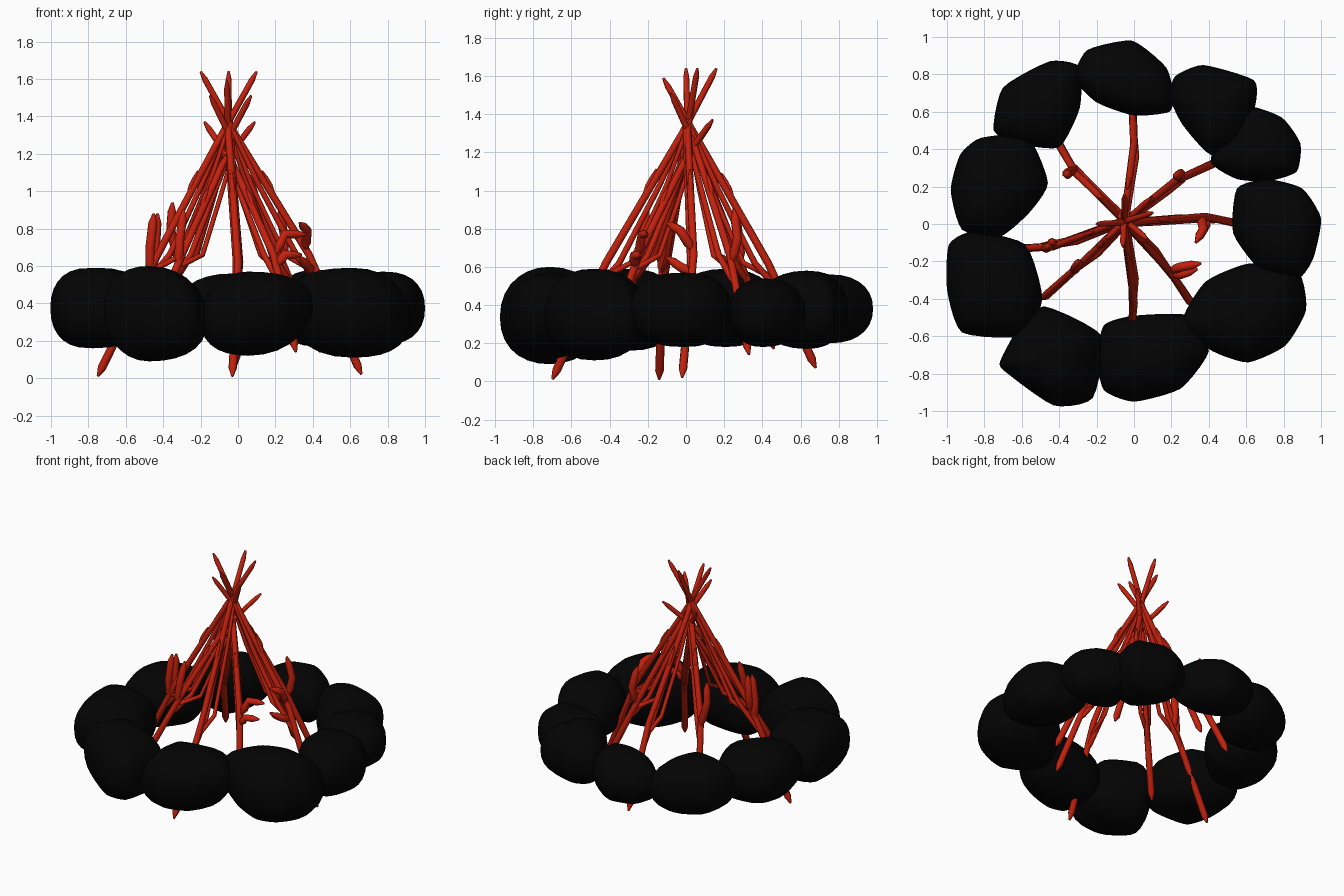
import bpy, bmesh, math
from mathutils import Vector

if "Cube" in bpy.data.objects:
    bpy.data.objects.remove(bpy.data.objects["Cube"])


def material(name, color):
    m = bpy.data.materials.new(name)
    m.diffuse_color = color
    m.use_nodes = True
    m.node_tree.nodes["Principled BSDF"].inputs["Base Color"].default_value = m.diffuse_color
    return m


RED = material("red_wood", (0.55, 0.015, 0.004, 1))
BLACK = material("black_stone", (0.001, 0.001, 0.001, 1))


def spline(pts, steps, k=0.3):
    """Closed smooth loop through the corner points."""
    out, n = [], len(pts)
    p = [Vector(q) for q in pts]
    for i in range(n):
        a, b, c, d = p[i - 1], p[i], p[(i + 1) % n], p[(i + 2) % n]
        for j in range(steps):
            t = j / steps
            out.append(b + (c - a) * t * k * (1 - t) ** 2
                       + (c - b) * (3 * t * t - 2 * t ** 3)
                       - (d - b) * k * t * t * (1 - t))
    return out


def stone(name, z0, z1, corners, p=0.9, tilt=(0, 0)):
    """Boulder: a plan outline swept over a rounded vertical section."""
    loop = spline(corners, 5)
    c = sum(loop, Vector((0, 0))) / len(loop)
    bm = bmesh.new()
    mid, h, levels = (z0 + z1) / 2, (z1 - z0) / 2, 14
    lean = Vector(tilt)
    rings = []
    for j in range(1, levels):
        a = math.pi * (j / levels - 0.5)
        r = math.cos(a) ** p
        z = mid + h * math.copysign(abs(math.sin(a)) ** 0.9, a)
        rings.append([bm.verts.new((*(c + (q - c) * r),
                                    z + lean.dot(q - c) * r * abs(math.cos(a)))) for q in loop])
    n = len(loop)
    for lo, hi in zip(rings, rings[1:]):
        for i in range(n):
            bm.faces.new((lo[i], lo[(i + 1) % n], hi[(i + 1) % n], hi[i]))
    for ring, z in ((rings[0], z0), (rings[-1], z1)):
        tip = bm.verts.new((c.x, c.y, z))
        for i in range(n):
            bm.faces.new((ring[i], ring[(i + 1) % n], tip))
    bmesh.ops.recalc_face_normals(bm, faces=bm.faces)
    me = bpy.data.meshes.new(name)
    bm.to_mesh(me)
    bm.free()
    me.shade_smooth()
    me.materials.append(BLACK)
    bpy.context.collection.objects.link(bpy.data.objects.new(name, me))


def rod(name, pts, r, taper=0.55):
    """Tapered stick with pointed ends."""
    pts = [Vector(p) for p in pts]
    first = pts[0].lerp(pts[1], min(0.5, 0.05 / (pts[1] - pts[0]).length))
    last = pts[-1].lerp(pts[-2], min(0.5, 0.05 / (pts[-1] - pts[-2]).length))
    path = [pts[0], first] + pts[1:-1] + [last, pts[-1]]
    cu = bpy.data.curves.new(name, 'CURVE')
    cu.dimensions = '3D'
    cu.bevel_depth = r
    cu.bevel_resolution = 2
    cu.use_fill_caps = True
    s = cu.splines.new('POLY')
    s.points.add(len(path) - 1)
    for i, q in enumerate(path):
        s.points[i].co = (*q, 1)
        end = i in (0, len(path) - 1)
        s.points[i].radius = 0.25 if end else 1 - taper * i / len(path)
    ob = bpy.data.objects.new(name, cu)
    bpy.context.collection.objects.link(ob)
    cu.materials.append(RED)
    bpy.ops.object.select_all(action='DESELECT')
    ob.select_set(True)
    bpy.context.view_layer.objects.active = ob
    bpy.ops.object.convert(target='MESH')
    bpy.ops.object.shade_smooth_by_angle(angle=math.radians(50))


# ring of boulders: bottom, top, plan outline
stone("stone_back", 0.20, 0.56, [(-.01, .98), (-.25, .93), (-.32, .78), (-.20, .65), (.0, .58), (.19, .60), (.21, .70), (.17, .84)])
stone("stone_back_right", 0.17, 0.58, [(.19, .68), (.26, .53), (.41, .37), (.58, .43), (.65, .64), (.64, .77), (.37, .85), (.22, .79)])
stone("stone_right_rear", 0.18, 0.54, [(.41, .33), (.55, .24), (.72, .23), (.87, .28), (.89, .43), (.79, .57), (.60, .63), (.47, .50)])
stone("stone_right", 0.18, 0.57, [(.55, .19), (.53, -.05), (.68, -.25), (.88, -.29), (.96, -.18), (1.0, .03), (.90, .19), (.71, .24)], 0.8)
stone("stone_front_right", 0.11, 0.59, [(.25, -.54), (.42, -.68), (.61, -.74), (.81, -.65), (.92, -.46), (.88, -.26), (.62, -.21), (.38, -.31)], 0.88, (-.1, 0))
stone("stone_front", 0.12, 0.57, [(-.20, -.72), (-.16, -.89), (.0, -.95), (.25, -.88), (.40, -.68), (.30, -.49), (.0, -.49), (-.16, -.54)], 0.95, (.12, 0))
stone("stone_front_left", 0.09, 0.60, [(-.71, -.72), (-.70, -.78), (-.43, -.97), (-.22, -.93), (-.17, -.60), (-.48, -.44), (-.62, -.56)], 0.95, (-.1, 0))
stone("stone_left_front", 0.16, 0.59, [(-1.0, -.35), (-.92, -.58), (-.60, -.60), (-.49, -.40), (-.58, -.11), (-.86, -.04), (-.99, -.11)], 0.75)
stone("stone_left", 0.18, 0.59, [(-.98, .18), (-.92, -.03), (-.72, -.07), (-.56, .06), (-.46, .22), (-.57, .47), (-.82, .46), (-.93, .37)])
stone("stone_back_left", 0.18, 0.58, [(-.75, .50), (-.62, .43), (-.40, .41), (-.29, .62), (-.29, .84), (-.45, .87), (-.70, .73)])

# leaning sticks: base, knee, crossing, tip
sticks = {
    "left": [(-.75, -.14, .01), (-.43, -.12, .66), (-.10, .0, 1.28), (.10, .06, 1.64)],
    "right": [(.66, -.02, .02), (.38, .04, .66), (.0, .01, 1.28), (-.20, .0, 1.64)],
    "front": [(-.03, -.70, .01), (.0, -.42, .62), (-.05, -.02, 1.30), (-.05, .16, 1.64)],
    "back": [(-.01, .68, .07), (.0, .43, .62), (-.05, .06, 1.27), (-.06, -.12, 1.59)],
    "front_left": [(-.49, -.40, .20), (-.30, -.23, .66), (-.08, -.02, 1.15), (.09, .14, 1.37)],
    "front_right": [(.31, -.43, .14), (.19, -.25, .66), (-.03, -.01, 1.15), (-.18, .14, 1.37)],
    "back_right": [(.44, .33, .14), (.22, .23, .66), (-.02, .04, 1.25), (-.15, -.08, 1.51)],
    "back_left": [(-.42, .46, .17), (-.31, .27, .66), (-.07, .04, 1.25), (.07, -.08, 1.51)],
}
for name, pts in sticks.items():
    rod("stick_" + name, pts, 0.025)
    base, knee, cross, tip = [Vector(p) for p in pts]
    inward = Vector((-knee.x, -knee.y, 0)).normalized()
    side = Vector((inward.y, -inward.x, 0)) * 0.012
    # two thin branches running up beneath each stick
    for k, depth in enumerate((0.07, 0.13)):
        s = side if k else -side
        rod(f"branch_{name}_{k + 1}",
            [base.lerp(knee, 0.7 + 0.15 * k), knee + inward * depth + s,
             knee.lerp(cross, 0.6) + inward * depth * 0.6 + s,
             cross.lerp(tip, 0.3) + s], 0.02 - 0.003 * k)
    # short stub lying almost along the stick
    start = knee.lerp(cross, 0.5)
    rod("stub_" + name, [start, start.lerp(cross, 0.2) - inward * 0.02,
                         start.lerp(cross, 0.45) - inward * 0.025], 0.016)

# side twigs
twigs = [
    [(-.47, -.12, .55), (-.47, -.13, .70), (-.45, -.12, .88)],
    [(-.44, -.12, .60), (-.44, -.10, .72), (-.43, -.10, .88)],
    [(-.32, -.25, .60), (-.31, -.23, .75), (-.29, -.20, .90)],
    [(-.32, .29, .62), (-.36, .27, .80), (-.35, .26, .94)],
    [(.20, -.25, .66), (.25, -.23, .77), (.36, -.21, .77)],
    [(.21, -.27, .60), (.25, -.27, .66), (.34, -.24, .66)],
    [(.36, .04, .68), (.37, -.03, .79), (.33, -.10, .83)],
    [(.40, .03, .57), (.37, -.03, .60), (.33, -.10, .65)],
    [(.24, .24, .62), (.25, .27, .75), (.22, .25, .90)],
]
for i, pts in enumerate(twigs):
    rod(f"twig_{i + 1}", pts, 0.027, 0.2)
